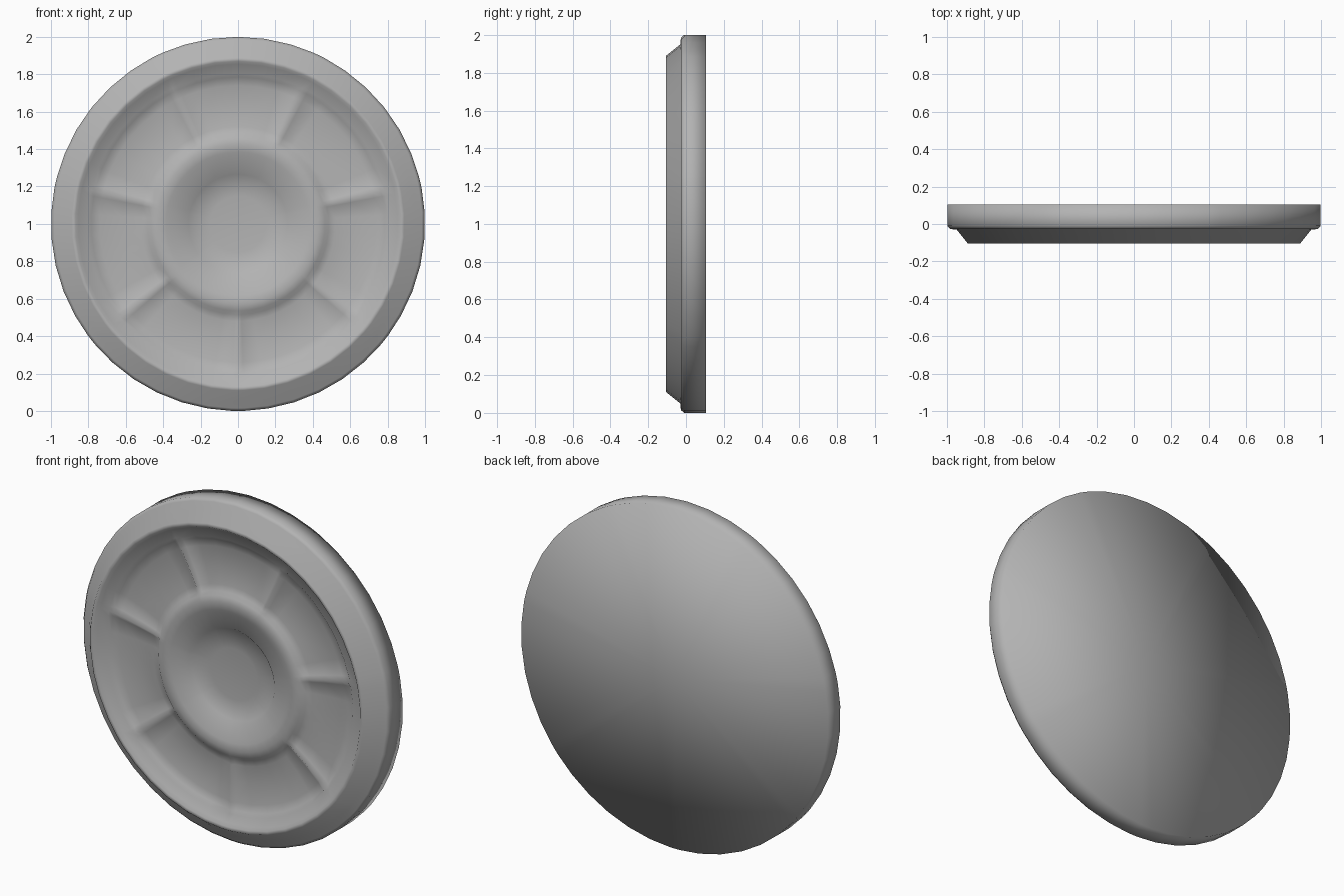
import bpy, bmesh
from math import pi, sin, cos

if "Cube" in bpy.data.objects:
    bpy.data.objects.remove(bpy.data.objects["Cube"])

PANELS = 7
# Angular steps inside one panel; the narrow first and last make the ridge
STEPS = (0, 0.04, 0.18, 0.34, 0.5, 0.66, 0.82, 0.96)

# Radius, depth, ridge height, panel sag
profile = [
    (1.0, 0.105, 0, 0), (1.0, -0.01, 0, 0), (0.985, -0.027, 0, 0),
    (0.95, -0.03, 0, 0), (0.89, -0.105, 0, 0), (0.87, -0.105, 0, 0),
    (0.855, -0.088, 0, 0), (0.805, -0.079, 0, 0), (0.785, -0.062, 0.014, 0),
    (0.74, -0.055, 0.016, 0.006), (0.62, -0.05, 0.016, 0.008),
    (0.52, -0.053, 0.014, 0.004), (0.485, -0.058, 0.008, 0),
    (0.465, -0.075, 0, 0), (0.43, -0.081, 0, 0), (0.385, -0.079, 0, 0),
    (0.365, -0.068, 0, 0), (0.28, -0.06, 0, 0), (0.265, -0.045, 0, 0),
    (0.15, -0.034, 0, 0),
]

# Shield body
bm = bmesh.new()
rings = []
for r, y, ridge, sag in profile:
    ring = []
    for k in range(PANELS):
        for t in STEPS:
            a = -pi / 2 + 2 * pi * (k + t) / PANELS
            depth = y - ridge if t == 0 else y + sag * sin(pi * t)
            ring.append(bm.verts.new((r * cos(a), depth, r * sin(a))))
    rings.append(ring)
n = len(rings[0])
for a, b in zip(rings, rings[1:]):
    for i in range(n):
        j = (i + 1) % n
        bm.faces.new((a[i], a[j], b[j], b[i]))

# Flat back and shallow central dish
for ring, y in ((rings[0], 0.105), (rings[-1], -0.03)):
    center = bm.verts.new((0, y, 0))
    for i in range(n):
        bm.faces.new((ring[i], ring[(i + 1) % n], center))
bmesh.ops.recalc_face_normals(bm, faces=bm.faces)
for f in bm.faces:
    f.smooth = True

me = bpy.data.meshes.new("round_shield")
bm.to_mesh(me)
bm.free()
shield = bpy.data.objects.new("round_shield", me)
bpy.context.collection.objects.link(shield)
shield.location.z = 1.0

# Dark grey surface
mat = bpy.data.materials.new("dark_grey")
mat.diffuse_color = (0.45, 0.45, 0.45, 1)
mat.use_nodes = True
mat.node_tree.nodes["Principled BSDF"].inputs["Base Color"].default_value = mat.diffuse_color
me.materials.append(mat)
